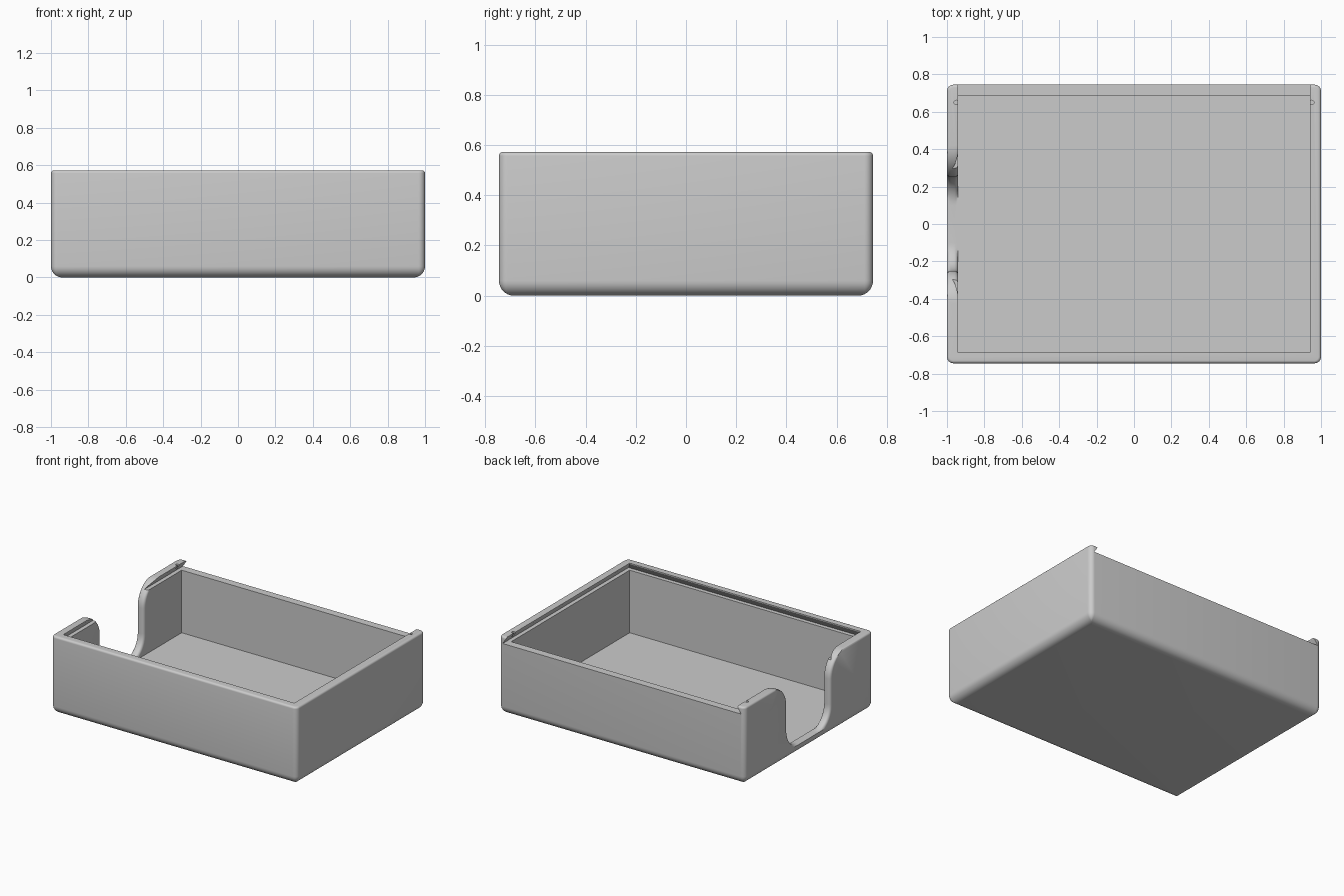
import bpy, bmesh
from math import sin, cos, pi

old = bpy.data.objects.get("Cube")
if old:
    bpy.data.objects.remove(old, do_unlink=True)

HX, HY, H = 1.0, 0.745, 0.572      # outer half sizes and height
IX, IY = 0.94, 0.688               # inner half sizes
FLOOR, LEDGE = 0.06, 0.52          # floor level, lid ledge level


def loft(name, rings):
    """Skin equal-length rings of points and cap both ends."""
    bm = bmesh.new()
    loops = [[bm.verts.new(p) for p in ring] for ring in rings]
    n = len(loops[0])
    for a, b in zip(loops, loops[1:]):
        for i in range(n):
            j = (i + 1) % n
            bm.faces.new((a[i], a[j], b[j], b[i]))
    bm.faces.new(loops[0][::-1])
    bm.faces.new(loops[-1])
    bmesh.ops.recalc_face_normals(bm, faces=bm.faces[:])
    mesh = bpy.data.meshes.new(name)
    bm.to_mesh(mesh)
    bm.free()
    obj = bpy.data.objects.new(name, mesh)
    bpy.context.collection.objects.link(obj)
    return obj


def rounded_rect(z, inset, radius=0.035, steps=6):
    r = max(radius - inset, 0.002)
    ring = []
    for k, (sx, sy) in enumerate([(1, 1), (-1, 1), (-1, -1), (1, -1)]):
        for s in range(steps + 1):
            a = (k + s / steps) * pi / 2
            ring.append((sx * (HX - inset - r) + r * cos(a),
                         sy * (HY - inset - r) + r * sin(a), z))
    return ring


def rect(z, x, y0, y1):
    return [(-x, y0, z), (x, y0, z), (x, y1, z), (-x, y1, z)]


def notch_ring(x, grow, steps=12):
    """Section of the thumb notch: U shape with flared shoulders."""
    half, low, high = 0.25, 0.15, 0.17
    side = []
    for s in range(steps + 1):
        a = s / steps * pi / 2
        r = low + grow
        z = FLOOR + 0.005 + low - r * cos(a)
        side.append((half - low + r * sin(a), max(z, FLOOR + 0.005)))
    for s in range(steps + 1):
        a = s / steps * pi / 2
        r = high - grow * cos(a)
        side.append((half + high - r * cos(a), H - high + r * sin(a)))
    side.append((half + high, H + 0.1))
    return [(x, y, z) for y, z in side] + [(x, -y, z) for y, z in side[::-1]]


# Tray body with a large bottom rounding and a small top rounding
bottom, top = 0.06, 0.015
levels = []
for s in range(9):
    a = s / 8 * pi / 2
    levels.append((bottom * (1 - sin(a)), bottom * (1 - cos(a))))
levels = [(z, inset) for inset, z in levels]
for s in range(6):
    a = s / 5 * pi / 2
    levels.append((H - top * (1 - sin(a)), top * (1 - cos(a))))
tray = loft("tray", [rounded_rect(z, inset) for z, inset in levels])

# Inner cavity and undercut lid channel, open at the back
cutters = [
    loft("cavity_cutter", [rect(FLOOR, IX, -IY, IY),
                           rect(LEDGE + 0.02, IX, -IY, IY)]),
    loft("channel_cutter", [rect(LEDGE, IX + 0.03, -IY - 0.03, 1),
                            rect(H - 0.007, IX, -IY, 1),
                            rect(H + 0.1, IX, -IY, 1)]),
]

# Thumb notch in the right wall, with rounded inner and outer rims
R = 0.02
outer = [(-HX + R * (1 - cos(s * pi / 8)), R * (1 - sin(s * pi / 8))) for s in range(5)]
inner = [(-IX - HX - x, g) for x, g in outer[::-1]]
stations = [(-HX - 0.1, R)] + outer + inner + [(-IX + 0.05, R)]
cutters.append(loft("notch_cutter", [notch_ring(x, g) for x, g in stations]))

# Small catch dimples in the channel lips near the back
for sx in (-1, 1):
    rings = [[(sx * 0.95 + 0.012 * cos(i * pi / 8), 0.65 + 0.012 * sin(i * pi / 8), z)
              for i in range(16)] for z in (LEDGE + 0.01, H + 0.1)]
    cutters.append(loft("dimple_cutter", rings))

bpy.context.view_layer.objects.active = tray
for cutter in cutters:
    cutter.hide_render = True
    mod = tray.modifiers.new(cutter.name, "BOOLEAN")
    mod.operation = "DIFFERENCE"
    mod.solver = "EXACT"
    mod.object = cutter
    bpy.ops.object.modifier_apply(modifier=mod.name)
    bpy.data.objects.remove(cutter, do_unlink=True)

# Single grey plastic colour
grey = bpy.data.materials.new("light_grey")
grey.use_nodes = True
colour = (0.6, 0.6, 0.6, 1)
grey.diffuse_color = colour
grey.node_tree.nodes["Principled BSDF"].inputs["Base Color"].default_value = colour
tray.data.materials.clear()
tray.data.materials.append(grey)

for obj in bpy.context.selected_objects:
    obj.select_set(False)
tray.select_set(True)
bpy.ops.object.shade_smooth_by_angle(angle=pi / 6)
